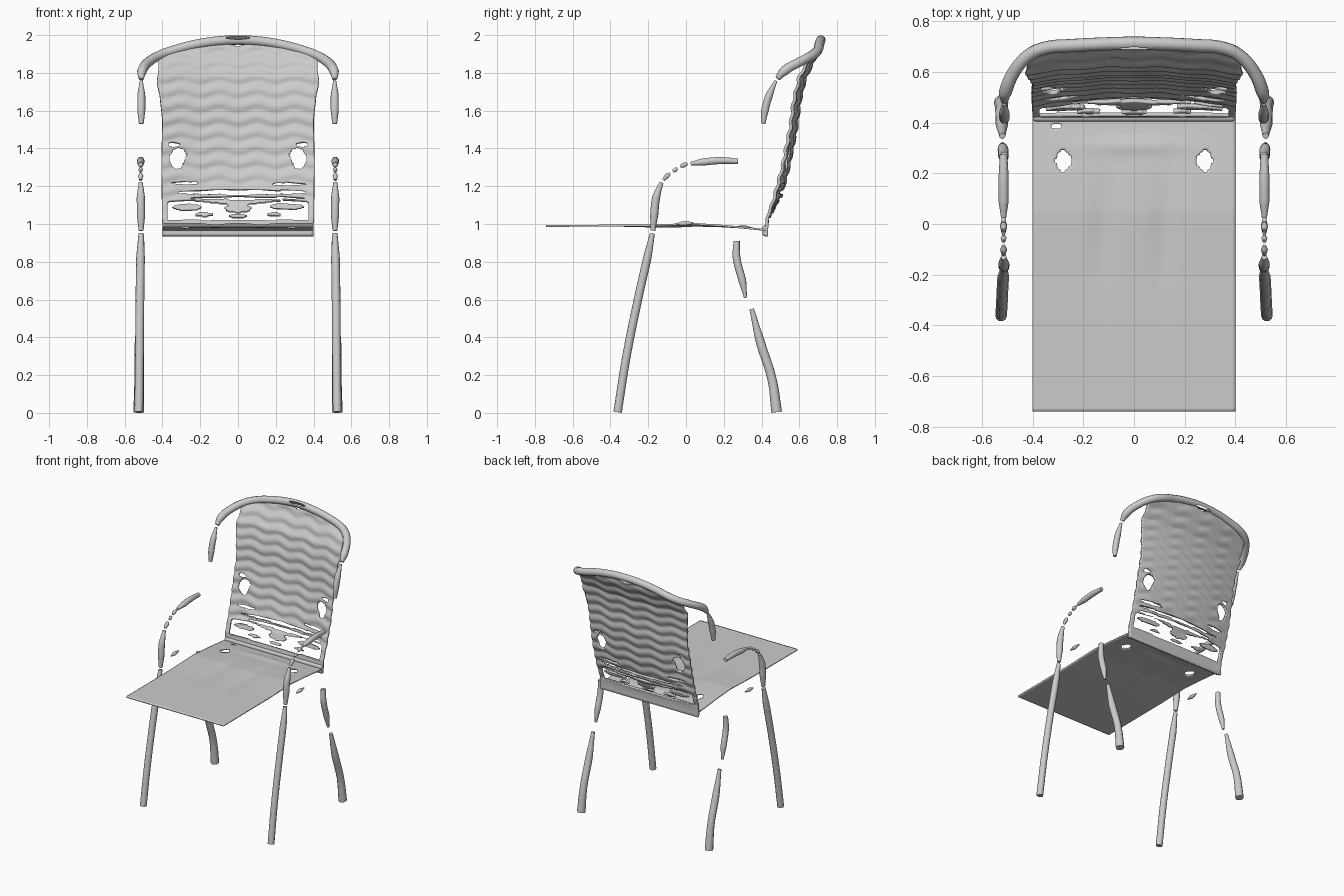
import bpy, bmesh, math
from mathutils import Vector

cube = bpy.data.objects.get("Cube")
if cube:
    bpy.data.objects.remove(cube)

grey = bpy.data.materials.new("light_grey")
grey.use_nodes = True
grey.diffuse_color = (0.6, 0.6, 0.6, 1)
grey.node_tree.nodes["Principled BSDF"].inputs["Base Color"].default_value = (0.6, 0.6, 0.6, 1)


def select(ob):
    bpy.ops.object.select_all(action='DESELECT')
    ob.select_set(True)
    bpy.context.view_layer.objects.active = ob


def finish(ob):
    select(ob)
    bpy.ops.object.shade_smooth_by_angle(angle=math.radians(50))
    return ob


def lerp(points, t):
    """Piecewise profile lookup with clamped ends."""
    if t <= points[0][0]:
        return points[0][1]
    for (a, p), (b, q) in zip(points, points[1:]):
        if t <= b:
            return p + (q - p) * (t - a) / (b - a)
    return points[-1][1]


def in_oval(x, y, cx, cy, rx, ry):
    return ((x - cx) / rx) ** 2 + ((y - cy) / ry) ** 2 < 1


def sheet(name, nu, nv, place, is_hole, thickness):
    """Grid bent by place(), opened by is_hole(), then thickened."""
    bm = bmesh.new()
    bmesh.ops.create_grid(bm, x_segments=nu, y_segments=nv, size=1)
    outer = {v for v in bm.verts if v.is_boundary}
    for v in bm.verts:
        v.co = place(v.co.x, v.co.y)
    holes = [f for f in bm.faces if is_hole(f.calc_center_median())]
    bmesh.ops.delete(bm, geom=holes, context='FACES')
    outer = {v for v in outer if v.is_valid}
    rim = [v for v in bm.verts if v.is_boundary and v not in outer]
    for _ in range(2):
        bmesh.ops.smooth_vert(bm, verts=rim, factor=0.4,
                              use_axis_x=True, use_axis_y=True, use_axis_z=True)
    mesh = bpy.data.meshes.new(name)
    bm.to_mesh(mesh)
    bm.free()
    mesh.materials.append(grey)
    ob = bpy.data.objects.new(name, mesh)
    bpy.context.collection.objects.link(ob)
    mod = ob.modifiers.new("thickness", 'SOLIDIFY')
    mod.thickness = thickness
    mod.offset = 0
    return finish(ob)


def tube(name, points, radius, taper=(1, 1)):
    """Round bar through points, with its end radii scaled by taper."""
    curve = bpy.data.curves.new(name, 'CURVE')
    curve.dimensions = '3D'
    curve.bevel_depth = radius
    curve.bevel_resolution = 3
    curve.use_fill_caps = True
    curve.resolution_u = 6
    spline = curve.splines.new('BEZIER')
    spline.bezier_points.add(len(points) - 1)
    for bp, co in zip(spline.bezier_points, points):
        bp.co = co
        bp.handle_left_type = bp.handle_right_type = 'AUTO'
    spline.bezier_points[0].radius = taper[0]
    spline.bezier_points[-1].radius = taper[1]
    ob = bpy.data.objects.new(name, curve)
    bpy.context.collection.objects.link(ob)
    curve.materials.append(grey)
    select(ob)
    bpy.ops.object.convert(target='MESH')
    return finish(bpy.context.object)


# Seat panel
SEAT = [(-0.74, 0.99), (-0.2, 0.992), (0.05, 1.0), (0.2, 0.99), (0.43, 0.968)]


def seat_place(u, v):
    x, y = 0.4 * u, -0.155 + 0.585 * v
    dents = sum(math.exp(-((abs(x) - 0.12) / 0.05) ** 2 - ((y + 0.03) / 0.2) ** 2) for _ in (0,))
    ridge = 0.008 * math.exp(-((y - 0.31) / 0.03) ** 2 - (x / 0.2) ** 2)
    return Vector((x, y, lerp(SEAT, y) - 0.01 * dents + ridge))


def seat_hole(c):
    return (abs(abs(c.x) - 0.28) / 0.035 + abs(c.y - 0.25) / 0.045 < 1
            or in_oval(c.x, c.y, -0.31, 0.39, 0.02, 0.008))


sheet("seat", 64, 94, seat_place, seat_hole, 0.01)

# Backrest shell: curved, rippled, with slots near the bottom
LEAN = [(0.935, 0.425), (1.03, 0.43), (1.15, 0.47), (1.3, 0.51), (1.5, 0.55),
        (1.65, 0.57), (1.78, 0.6), (1.86, 0.645), (1.92, 0.685), (1.98, 0.71)]
HALF_WIDTH = [(0.935, 0.4), (1.35, 0.405), (1.6, 0.4), (1.75, 0.415), (1.83, 0.43), (1.9, 0.42)]
SLOTS = [(0.02, 1.168, 0.34, 0.011), (0.27, 1.21, 0.09, 0.007), (-0.28, 1.215, 0.07, 0.007),
         (0.05, 1.135, 0.3, 0.008), (-0.34, 1.42, 0.03, 0.01), (0.34, 1.42, 0.03, 0.01)]
ISLANDS = [(0, 1.082, 0.07, 0.022), (0, 1.042, 0.05, 0.01), (0.26, 1.092, 0.09, 0.017),
           (-0.27, 1.088, 0.08, 0.017), (-0.18, 1.05, 0.05, 0.01), (0.19, 1.05, 0.04, 0.009)]


def back_place(u, v):
    t = (v + 1) / 2
    z = 0.935 + t * 1.04
    x = u * lerp(HALF_WIDTH, z)
    z = 0.935 + t * (1.04 - 0.49 * x * x)
    fade = min(1, max(0, (z - 1.0) / 0.15))
    wave = math.sin(math.tau * z / 0.075 + 0.9 * math.cos(math.tau * x / 0.2))
    bow = 0.032 * fade * (1 - u * u)
    return Vector((x, lerp(LEAN, z) + bow * (1 - 0.6 * max(0, t - 0.85) / 0.15) + 0.004 * fade * wave, z))


def back_hole(c):
    x, z = c.x, c.z
    side = abs(x)
    if any(in_oval(x, z, *s) for s in SLOTS) or in_oval(x, z, 0, 1.97, 0.065, 0.03):
        return True
    if in_oval(side, z, 0.315, 1.345, 0.045, 0.055) and side + 0.4 * z > 0.82:
        return True
    in_band = side < 0.37 and 1.022 < z < 1.112 - 0.012 * math.cos(12 * x)
    return in_band and not any(in_oval(x, z, *i) for i in ISLANDS)


sheet("backrest", 110, 170, back_place, back_hole, 0.016)

# Rear seat roll where the seat meets the backrest
bpy.ops.mesh.primitive_cube_add(size=1, location=(0, 0.42, 0.965))
roll = bpy.context.object
roll.name = "rear_seat_roll"
roll.scale = (0.8, 0.03, 0.06)
bpy.ops.object.transform_apply(location=False, rotation=False, scale=True)
roll.data.materials.append(grey)
bevel = roll.modifiers.new("round", 'BEVEL')
bevel.width = 0.013
bevel.segments = 3
finish(roll)

# Top rail sweeping round into both shoulders
half = [(0.512, 0.485, 1.77), (0.508, 0.52, 1.81), (0.468, 0.61, 1.862), (0.41, 0.67, 1.895),
        (0.35, 0.695, 1.917), (0.24, 0.705, 1.947), (0.12, 0.711, 1.967)]
rail = tube("top_rail", half + [(0, 0.714, 1.974)] + [(-x, y, z) for x, y, z in reversed(half)],
            0.026, (0.55, 0.55))

# Hand slot through the top rail
bpy.ops.mesh.primitive_cylinder_add(vertices=24, radius=1, depth=0.2, location=(0, 0.705, 1.974),
                                    rotation=(math.radians(45), 0, 0))
cutter = bpy.context.object
cutter.scale = (0.065, 0.009, 1)
cutter.hide_render = True
cut = rail.modifiers.new("slot", 'BOOLEAN')
cut.operation = 'DIFFERENCE'
cut.object = cutter
select(rail)
bpy.ops.object.modifier_apply(modifier="slot")
bpy.data.objects.remove(cutter)

# Side frame pieces as (y, z) paths: name, x start, x end, radius, taper, path
FRAME = [
    ("front_leg", 0.525, 0.513, 0.023, (1, 0.6),
     [(-0.362, 0.004), (-0.315, 0.3), (-0.25, 0.62), (-0.205, 0.82), (-0.178, 0.95)]),
    ("back_leg_lower", 0.525, 0.52, 0.025, (1.15, 0.5),
     [(0.48, 0.004), (0.455, 0.18), (0.395, 0.37), (0.348, 0.55)]),
    ("back_leg_upper", 0.52, 0.513, 0.021, (0.4, 0.8),
     [(0.315, 0.61), (0.298, 0.7), (0.268, 0.82), (0.268, 0.91)]),
    ("arm_post", 0.513, 0.515, 0.022, (0.6, 0.5),
     [(-0.175, 0.965), (-0.168, 1.05), (-0.158, 1.14), (-0.13, 1.22)]),
    ("arm_bend_low", 0.515, 0.515, 0.014, (0.6, 0.5), [(-0.12, 1.233), (-0.1, 1.255), (-0.085, 1.268)]),
    ("arm_bend_mid", 0.515, 0.515, 0.012, (0.6, 0.5), [(-0.07, 1.278), (-0.055, 1.288), (-0.045, 1.294)]),
    ("arm_bend_high", 0.515, 0.515, 0.014, (0.5, 0.5), [(-0.03, 1.302), (-0.012, 1.312), (0.008, 1.318)]),
    ("armrest", 0.515, 0.515, 0.02, (0.5, 0.75),
     [(0.025, 1.32), (0.09, 1.328), (0.18, 1.336), (0.275, 1.332)]),
    ("seat_bracket", 0.515, 0.515, 0.014, (0.3, 0.3), [(-0.05, 1.0), (-0.01, 1.003), (0.04, 1.005)]),
    ("shoulder_drop", 0.512, 0.512, 0.021, (0.6, 0.4),
     [(0.408, 1.53), (0.418, 1.6), (0.44, 1.68), (0.476, 1.758)]),
]
for name, x0, x1, radius, taper, path in FRAME:
    for side, s in (("left", 1), ("right", -1)):
        n = len(path) - 1
        pts = [(s * (x0 + (x1 - x0) * i / n), y, z) for i, (y, z) in enumerate(path)]
        tube(f"{side}_{name}", pts, radius, taper)
